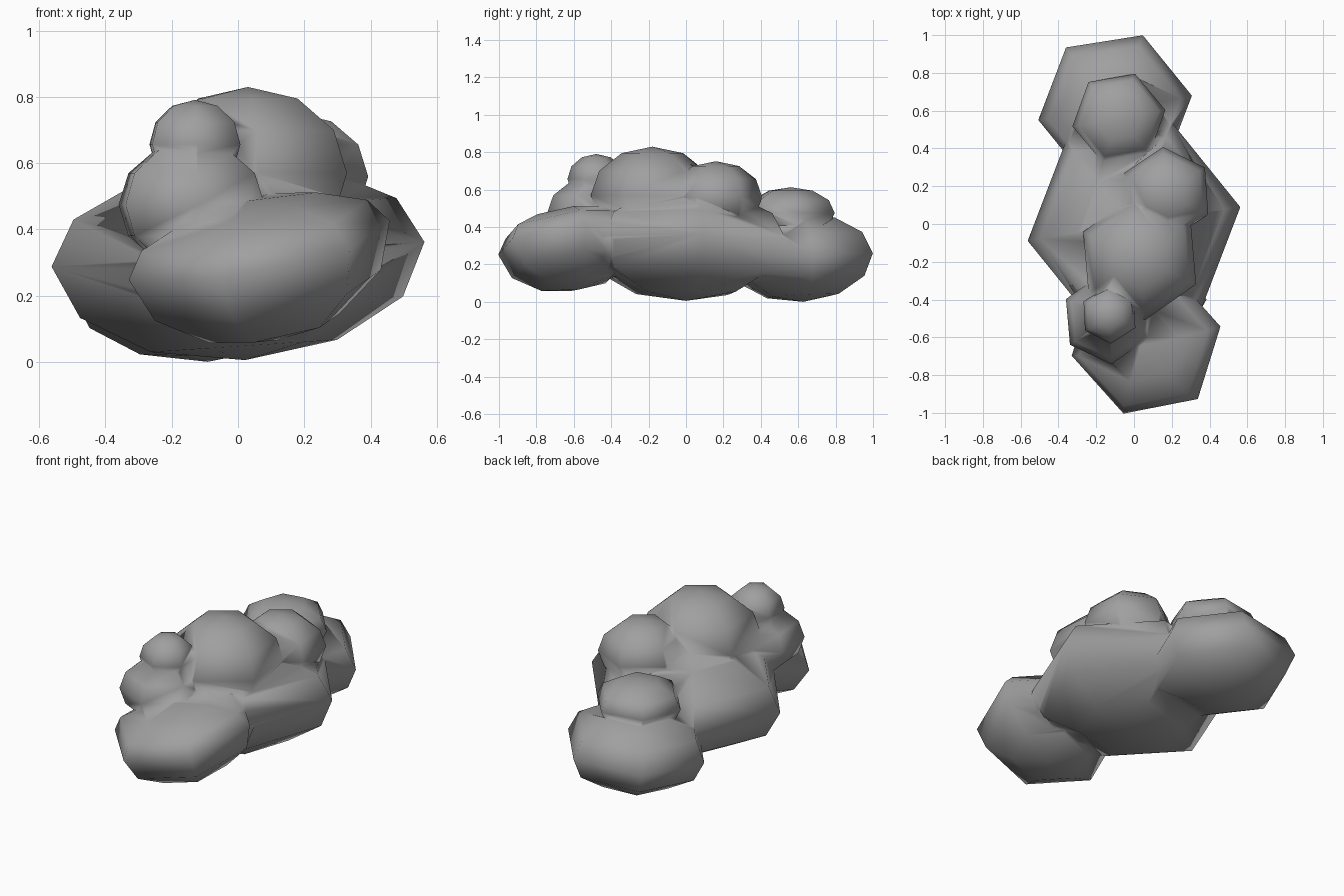
import bpy
import bmesh
from math import radians, atan2
from mathutils import Matrix, Vector

old = bpy.data.objects.get("Cube")
if old:
    bpy.data.objects.remove(old, do_unlink=True)

# One grey for the whole cloud
grey = bpy.data.materials.new("cloud_grey")
grey.use_nodes = True
colour = (0.35, 0.35, 0.35, 1.0)
grey.diffuse_color = colour
grey.node_tree.nodes["Principled BSDF"].inputs["Base Color"].default_value = colour


def puff(name, centre, radius, top, bottom, turn, roll=0, pitch=0):
    """Six-sided puff with its own top and bottom heights; turn is the heading of one corner."""
    bm = bmesh.new()
    bmesh.ops.create_uvsphere(bm, u_segments=6, v_segments=6, radius=1)
    corner = max(bm.verts, key=lambda v: v.co.x ** 2 + v.co.y ** 2).co
    spin = radians(turn) - atan2(corner.y, corner.x)
    for v in bm.verts:
        v.co = Vector((v.co.x * radius, v.co.y * radius,
                       v.co.z * (top if v.co.z > 0 else bottom)))
    bm.transform(Matrix.Translation(centre)
                 @ Matrix.Rotation(radians(-roll), 4, "Y")
                 @ Matrix.Rotation(radians(pitch), 4, "X")
                 @ Matrix.Rotation(spin, 4, "Z"))
    bmesh.ops.recalc_face_normals(bm, faces=bm.faces)
    mesh = bpy.data.meshes.new(name)
    bm.to_mesh(mesh)
    bm.free()
    mesh.materials.append(grey)
    obj = bpy.data.objects.new(name, mesh)
    bpy.context.collection.objects.link(obj)
    return obj


# Large body puffs, then the smaller ones heaped on top
cloud = puff("cloud", (0, 0, 0.33), 0.571, 0.275, 0.32, 9, 3.8)
puffs = [
    puff("front_puff", (0.064, -0.62, 0.342), 0.411, 0.155, 0.28, 11, 11, 9),
    puff("neck_puff", (0.05, -0.4, 0.31), 0.335, 0.17, 0.175, 0, 5),
    puff("back_puff", (-0.1, 0.615, 0.24), 0.412, 0.235, 0.235, 9, 2, 3),
    puff("crown_puff", (0.03, -0.18, 0.575), 0.33, 0.26, 0.26, 35),
    puff("front_shoulder_puff", (-0.14, -0.5, 0.48), 0.243, 0.19, 0.19, 35),
    puff("front_top_puff", (-0.13, -0.48, 0.662), 0.154, 0.134, 0.134, 33),
    puff("back_top_puff", (-0.08, 0.56, 0.48), 0.25, 0.138, 0.138, 10),
    puff("back_shoulder_puff", (0.17, 0.16, 0.565), 0.248, 0.192, 0.192, 34),
]

# Fuse all puffs into one skin so the shading blends across the joins
for part in puffs:
    union = cloud.modifiers.new(part.name, "BOOLEAN")
    union.operation = "UNION"
    union.solver = "EXACT"
    union.object = part
bpy.context.view_layer.update()
graph = bpy.context.evaluated_depsgraph_get()
skin = bpy.data.meshes.new_from_object(cloud.evaluated_get(graph))
cloud.modifiers.clear()
cloud.data = skin
for part in puffs:
    bpy.data.objects.remove(part, do_unlink=True)

# Rest on the ground, one material, smooth all over
lowest = min(v.co.z for v in skin.vertices)
skin.transform(Matrix.Translation((0, 0, -lowest)))
skin.materials.clear()
skin.materials.append(grey)
for face in skin.polygons:
    face.material_index = 0
    face.use_smooth = True
skin.update()
